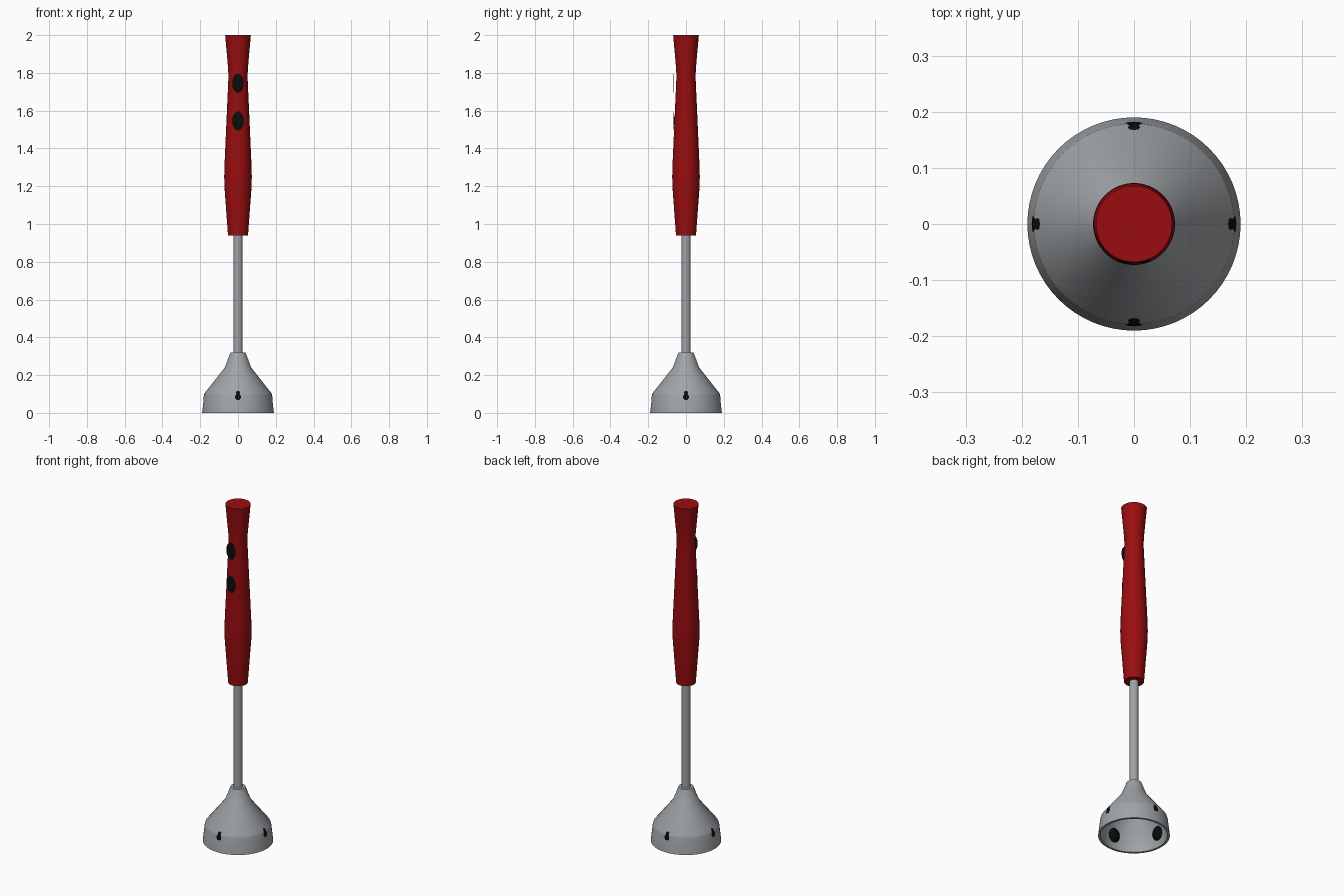
import bpy, bmesh, math
from mathutils import Matrix

cube = bpy.data.objects.get("Cube")
if cube:
    bpy.data.objects.remove(cube, do_unlink=True)


def material(name, rgb):
    mat = bpy.data.materials.new(name)
    mat.use_nodes = True
    mat.diffuse_color = (*rgb, 1)
    mat.node_tree.nodes["Principled BSDF"].inputs["Base Color"].default_value = (*rgb, 1)
    return mat


red = material("red plastic", (0.32, 0.004, 0.005))
steel = material("grey steel", (0.35, 0.37, 0.39))
black = material("black rubber", (0.003, 0.004, 0.004))


def finish(bm, name, mat):
    bmesh.ops.recalc_face_normals(bm, faces=bm.faces)
    mesh = bpy.data.meshes.new(name)
    bm.to_mesh(mesh)
    bm.free()
    mesh.materials.append(mat)
    obj = bpy.data.objects.new(name, mesh)
    bpy.context.collection.objects.link(obj)
    bpy.ops.object.select_all(action="DESELECT")
    obj.select_set(True)
    bpy.context.view_layer.objects.active = obj
    bpy.ops.object.shade_smooth_by_angle(angle=math.radians(35))
    return obj


def lathe(name, profile, mat, sides=64):
    """Revolve (radius, height) points around z; radius 0 closes an end."""
    bm = bmesh.new()
    verts = [bm.verts.new((r, 0, z)) for r, z in profile]
    edges = [bm.edges.new(pair) for pair in zip(verts, verts[1:])]
    bmesh.ops.spin(bm, geom=verts + edges, cent=(0, 0, 0), axis=(0, 0, 1),
                   angle=math.tau, steps=sides, use_duplicate=False)
    bmesh.ops.remove_doubles(bm, verts=bm.verts, dist=0.0001)
    return finish(bm, name, mat)


def ellipsoid(name, size, place, mat, turn=0):
    """Ellipsoid set at a place in front of the axis, then turned about z."""
    bm = bmesh.new()
    bmesh.ops.create_uvsphere(bm, u_segments=32, v_segments=16, radius=1)
    bm.transform(Matrix.Rotation(turn, 4, "Z") @ Matrix.Translation(place)
                 @ Matrix.Diagonal((*size, 1)))
    return finish(bm, name, mat)


# Grip, waisted near the top
lathe("handle", [(0, 0.94), (0.053, 0.94), (0.072, 1.2), (0.073, 1.25), (0.072, 1.3),
                 (0.051, 1.77), (0.052, 1.82), (0.068, 2), (0, 2)], red)

# Thin shaft between grip and guard
lathe("shaft", [(0, 0.3), (0.024, 0.3), (0.024, 0.95), (0, 0.95)], steel)

# Hollow bell-shaped guard, open below
lathe("blade_guard", [(0, 0.32), (0.04, 0.32), (0.07, 0.24), (0.176, 0.105), (0.179, 0.095),
                      (0.19, 0), (0.177, 0), (0.166, 0.095), (0.058, 0.232), (0.03, 0.305),
                      (0, 0.305)], steel)

# Two flat oval buttons on the front of the grip
for name, y, z in (("upper_button", -0.067, 1.745), ("lower_button", -0.064, 1.545)):
    ellipsoid(name, (0.03, 0.002, 0.05), (0, y, z), black)

# Four vents on the guard wall, just breaking its outside
for i, side in enumerate(("front", "left", "back", "right")):
    ellipsoid(side + "_vent", (0.034, 0.0195, 0.042), (0, -0.1628, 0.075), black, i * math.pi / 2)
